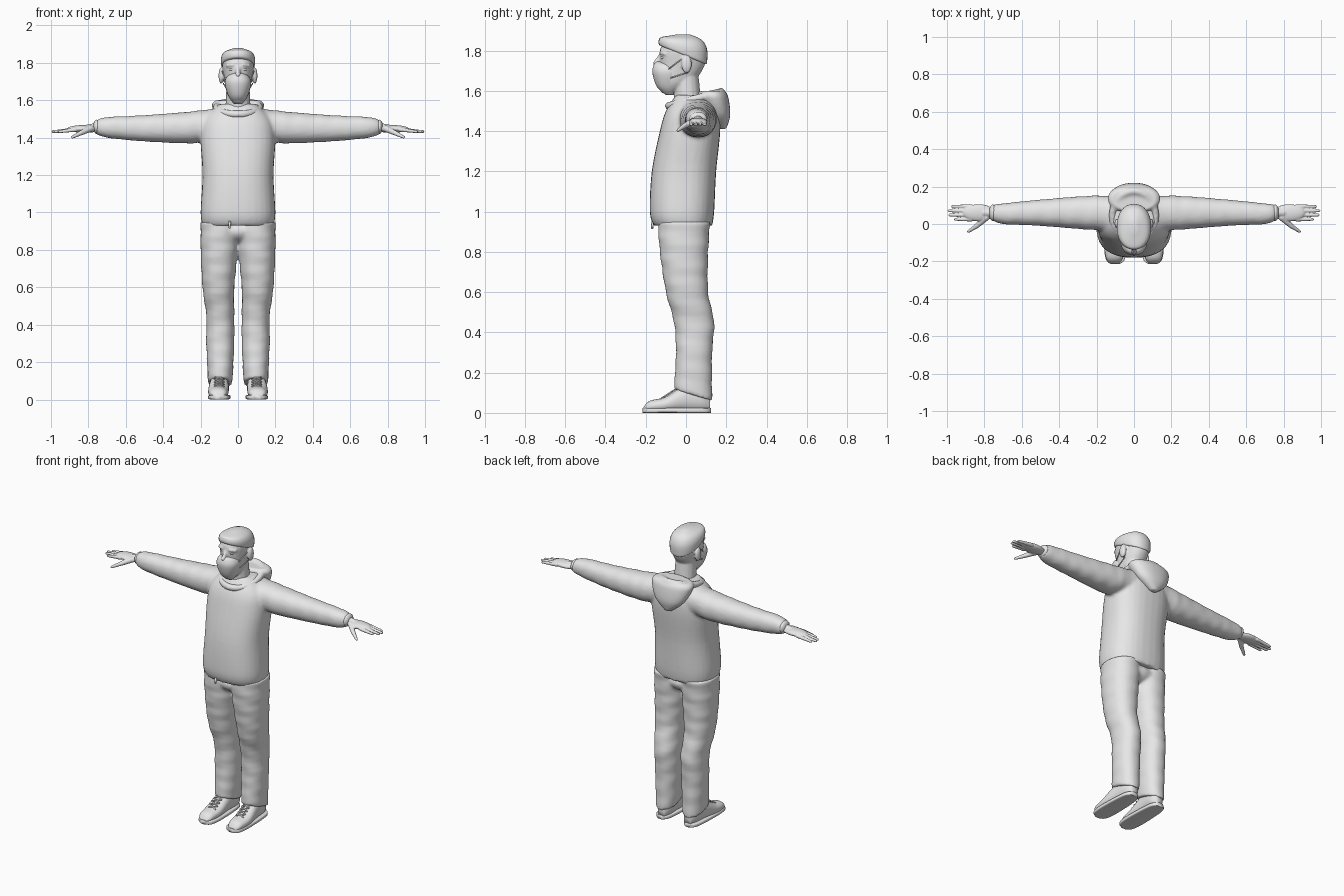
import bpy, bmesh, math
from mathutils import Matrix, Vector

cube = bpy.data.objects.get("Cube")
if cube:
    bpy.data.objects.remove(cube, do_unlink=True)

grey = bpy.data.materials.new("plain_grey")
grey.use_nodes = True
grey.diffuse_color = (.8, .8, .8, 1)
grey.node_tree.nodes["Principled BSDF"].inputs["Base Color"].default_value = grey.diffuse_color


def spline(rows, steps=5):
    """Smoothly fill in rows between the given sections; short rows are symmetric in x."""
    rows = [row if len(row) == 5 else (row[0], -row[1], *row[1:]) for row in rows]
    filled = []
    for i in range(len(rows) - 1):
        before, start = rows[max(i - 1, 0)], rows[i]
        end, after = rows[i + 1], rows[min(i + 2, len(rows) - 1)]
        for k in range(steps):
            t = k / steps
            filled.append([b + t * ((c - a) + t * ((2*a - 5*b + 4*c - d) + t * (3*b - a - 3*c + d))) / 2
                           for a, b, c, d in zip(before, start, end, after)])
    return filled + [rows[-1]]


def superellipse(low, high, wave, power, size):
    """Coordinate between low and high for a sine or cosine value."""
    reach = size * (high - low) / 2
    return (low + high) / 2 + reach * math.copysign(abs(wave) ** (2 / power), wave)


def loft(bm, rows, axis="z", power=2.2, fold=0, warp=None, sides=32):
    """Skin rounded sections (position, low a, high a, low b, high b) along an axis."""
    rings = []
    for t, a_low, a_high, b_low, b_high in spline(rows):
        ring = []
        for s in range(sides):
            angle = math.tau * s / sides
            size = 1 + fold * math.sin(t * 60 + 2 * math.sin(angle + 1))
            a = superellipse(a_low, a_high, math.cos(angle), power, size)
            b = superellipse(b_low, b_high, math.sin(angle), power, size)
            point = Vector({"x": (t, a, b), "y": (a, t, b), "z": (a, b, t)}[axis])
            if warp:
                point.z += warp(t, point.y)
            ring.append(bm.verts.new(point))
        rings.append(ring)
    for lower, upper in zip(rings, rings[1:]):
        for s in range(sides):
            n = (s + 1) % sides
            bm.faces.new((lower[s], lower[n], upper[n], upper[s]))
    bm.faces.new(rings[0])
    bm.faces.new(rings[-1])


def ball(bm, centre, radii):
    matrix = Matrix.Translation(centre) @ Matrix.Diagonal((*radii, 1))
    bmesh.ops.create_uvsphere(bm, u_segments=24, v_segments=14, radius=1, matrix=matrix)


def limb(bm, start, end, start_radius, end_radius):
    """Tapered capsule between two points."""
    start, end = Vector(start), Vector(end)
    along = end - start
    turn = along.to_track_quat("Z", "Y").to_matrix().to_4x4()
    bmesh.ops.create_cone(bm, cap_ends=True, segments=16, radius1=start_radius, radius2=end_radius,
                          depth=along.length, matrix=Matrix.Translation((start + end) / 2) @ turn)
    ball(bm, start, [start_radius] * 3)
    ball(bm, end, [end_radius] * 3)


def mirror(bm):
    """Copy everything built so far to the other side."""
    copies = bmesh.ops.duplicate(bm, geom=bm.verts[:] + bm.edges[:] + bm.faces[:])["geom"]
    for item in copies:
        if isinstance(item, bmesh.types.BMVert):
            item.co.x *= -1


def finish(name, bm, voxel=None):
    """Turn the geometry into an object, blending its pieces if a voxel size is given."""
    bmesh.ops.recalc_face_normals(bm, faces=bm.faces[:])
    mesh = bpy.data.meshes.new(name)
    bm.to_mesh(mesh)
    bm.free()
    mesh.materials.append(grey)
    mesh.shade_smooth()
    part = bpy.data.objects.new(name, mesh)
    bpy.context.collection.objects.link(part)
    if voxel:
        blend = part.modifiers.new("blend", "REMESH")
        blend.mode = "VOXEL"
        blend.voxel_size = voxel
        blend.use_smooth_shade = True
        soften = part.modifiers.new("soften", "SMOOTH")
        soften.factor = .5
        soften.iterations = 3


# Hooded top: sleeves blended into the body
bm = bmesh.new()
loft(bm, [(.1, -.04, .15, 1.39, 1.56), (.25, -.03, .15, 1.37, 1.54), (.5, -.01, .13, 1.38, 1.52),
          (.7, 0, .11, 1.4, 1.51), (.76, .02, .1, 1.42, 1.49)], "x", fold=.02)
mirror(bm)
loft(bm, [(.93, .19, -.16, .13), (1, .2, -.18, .14), (1.2, .19, -.17, .15), (1.4, .2, -.13, .17),
          (1.5, .18, -.1, .16), (1.58, .1, -.05, .11)], power=2.4)
finish("hooded_top", bm, .01)

# Hood hanging behind, with the collar roll round the neck
bm = bmesh.new()
loft(bm, [(1.41, .02, .16, .2), (1.48, .1, .11, .22), (1.57, .14, .06, .21), (1.6, .12, .07, .19)])
collar = []
for s in range(32):
    angle = math.tau * s / 32
    across, ahead = math.sin(angle), math.cos(angle)
    collar.append((.115 * across, .045 - .13 * ahead, 1.56 - .035 * ahead))
for s, point in enumerate(collar):
    limb(bm, collar[s - 1], point, .02, .02)
finish("hood_and_collar", bm, .008)

# Ribbed cuffs
bm = bmesh.new()
ball(bm, (.755, .06, 1.458), (.02, .044, .038))
mirror(bm)
finish("cuffs", bm)

# Hands: wrist, palm, four fingers and a thumb
bm = bmesh.new()
limb(bm, (.74, .06, 1.455), (.8, .06, 1.45), .026, .022)
ball(bm, (.83, .06, 1.447), (.085, .046, .02))
for i in range(4):
    y = .025 + .023 * i
    tip = .99 - .012 * (i - 1.7) ** 2
    limb(bm, (.87, y, 1.443), (tip, y, 1.432), .012, .008)
knuckle = (.84, -.01, 1.425)
limb(bm, (.79, .035, 1.448), knuckle, .018, .013)
limb(bm, knuckle, (.885, -.04, 1.403), .013, .008)
mirror(bm)
finish("hands", bm, .004)


# Trousers with a hem that dips at the heel
def hem_dip(height, y):
    return -.3 * (y - .03) * max(0, 1 - (height - .09) / .2)


bm = bmesh.new()
loft(bm, [(.09, .03, .16, -.06, .13), (.3, .02, .17, -.05, .13), (.45, .02, .17, -.06, .14),
          (.6, .02, .19, -.1, .11), (.8, 0, .2, -.13, .11), (.95, -.01, .2, -.14, .12)],
     fold=.02, warp=hem_dip)
mirror(bm)
ball(bm, (0, -.01, .9), (.19, .12, .07))
finish("trousers", bm, .009)

# Waist cord
bm = bmesh.new()
limb(bm, (-.045, -.165, .95), (-.045, -.168, .92), .007, .006)
finish("waist_cord", bm)

# Shoes
bm = bmesh.new()
loft(bm, [(-.21, .08, .13, .01, .03), (-.18, .06, .15, .005, .06), (-.1, .05, .16, .005, .08),
          (0, .05, .15, .005, .14), (.08, .05, .14, .005, .13), (.12, .07, .12, .01, .09)], "y")
mirror(bm)
finish("shoes", bm)

# Soles: flat slabs with rounded toe and heel
bm = bmesh.new()
outline = ((-.215, .02), (-.19, .05), (-.1, .06), (.08, .05), (.125, .02))
loft(bm, [(y, .1 - half, .1 + half, 0, .025) for y, half in outline], "y", power=5)
mirror(bm)
finish("soles", bm)

# Crossed laces climbing the instep
bm = bmesh.new()
for i in range(4):
    for side in (-.025, .025):
        y, z = .02 * i - .125, .013 * i + .075
        limb(bm, (.1 - side, y, z - .005), (.1 + side, y + .018, z + .007), .004, .004)
mirror(bm)
finish("laces", bm)

# Head with brows, ears, neck and nose
bm = bmesh.new()
limb(bm, (.03, -.123, 1.789), (.058, -.108, 1.786), .01, .008)
ball(bm, (.09, .003, 1.732), (.014, .026, .044))
mirror(bm)
limb(bm, (0, .01, 1.5), (0, 0, 1.68), .07, .062)
loft(bm, [(1.59, .03, -.12, -.06), (1.64, .06, -.14, .03), (1.72, .075, -.13, .09),
          (1.8, .085, -.13, .1), (1.85, .07, -.1, .07), (1.87, .03, -.06, .03)])
limb(bm, (0, -.125, 1.78), (0, -.15, 1.735), .009, .014)
finish("head", bm, .006)

# Eyes
bm = bmesh.new()
ball(bm, (.033, -.115, 1.765), (.015, .011, .008))
mirror(bm)
finish("eyes", bm)


# Short hair, high at the forehead and low at the nape
def hairline(height, y):
    return 4 * (y + .02) * (height - 1.88)


bm = bmesh.new()
loft(bm, [(1.78, .08, -.12, .1), (1.79, .09, -.135, .105), (1.83, .09, -.135, .105),
          (1.86, .07, -.12, .08), (1.88, .02, -.05, .02)], warp=hairline)
finish("hair", bm)

# Face mask
bm = bmesh.new()
loft(bm, [(1.58, .02, -.1, -.06), (1.62, .05, -.145, -.03), (1.69, .07, -.167, -.02),
          (1.73, .055, -.16, -.04), (1.745, .02, -.15, -.08)])
finish("face_mask", bm)

# Ear loops of the mask
bm = bmesh.new()
limb(bm, (.066, -.085, 1.71), (.084, -.025, 1.755), .003, .003)
limb(bm, (.064, -.075, 1.665), (.078, .005, 1.69), .003, .003)
mirror(bm)
finish("mask_loops", bm)
